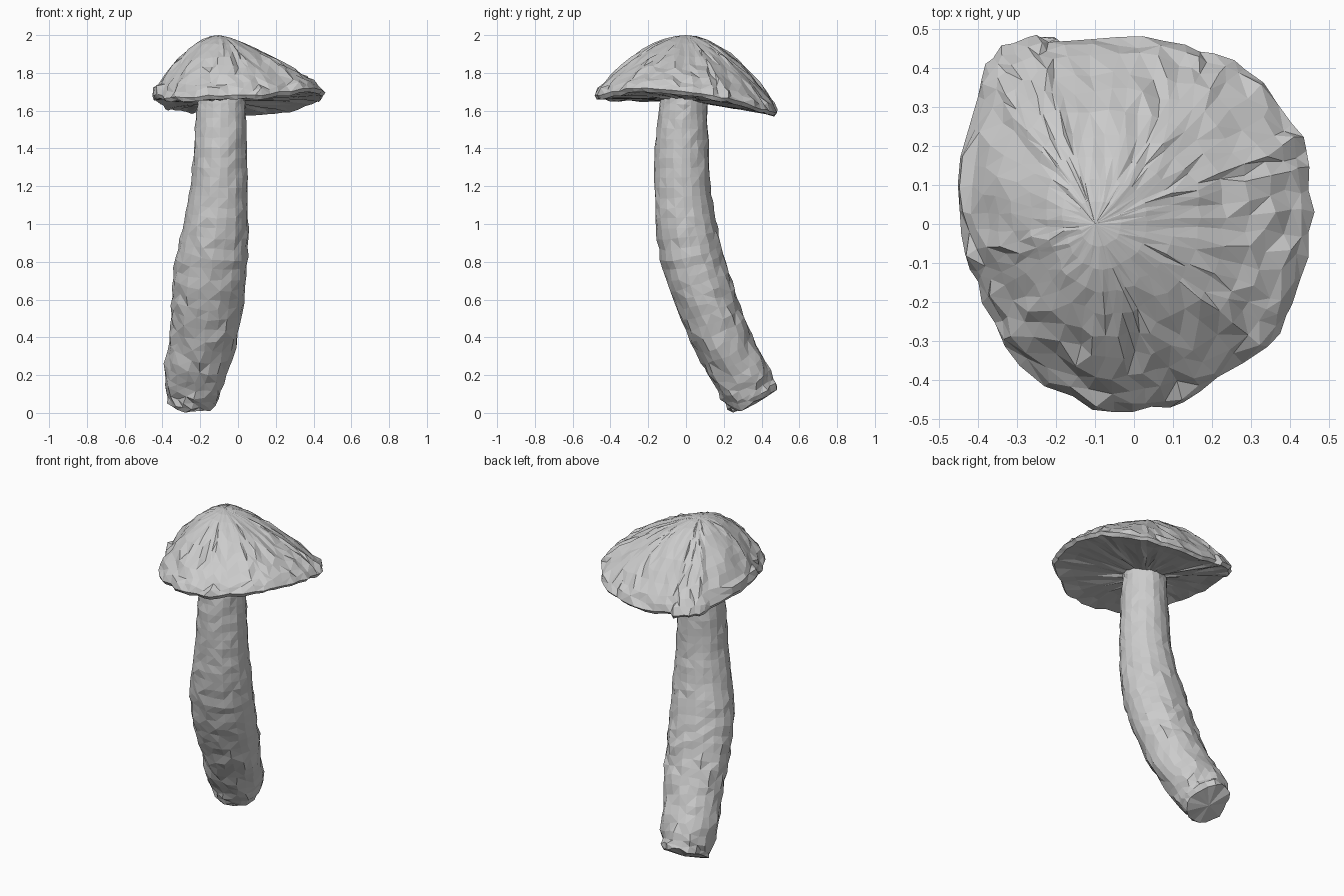
import bpy, bmesh, math, random
from mathutils import Vector

if "Cube" in bpy.data.objects:
    bpy.data.objects.remove(bpy.data.objects["Cube"])

random.seed(7)


def jitter(v, a):
    return v + Vector([random.uniform(-a, a) for _ in range(3)])


def spline(pts, sub, closed):
    # Catmull-Rom through points of any dimension
    n, out = len(pts), []
    get = lambda i: Vector(pts[i % n] if closed else pts[max(0, min(n - 1, i))])
    for i in range(n if closed else n - 1):
        a, b, c, d = (get(i + k) for k in (-1, 0, 1, 2))
        for s in range(sub):
            t = s / sub
            out.append(0.5 * (2 * b + (c - a) * t + (2 * a - 5 * b + 4 * c - d) * t * t
                              + (3 * b - a - 3 * c + d) * t ** 3))
    if not closed:
        out.append(get(n - 1))
    return out


def loft(name, rings, start, end):
    # skin rings of points and close both ends with a fan to a point
    bm = bmesh.new()
    vr = [[bm.verts.new(p) for p in r] for r in rings]
    n = len(vr[0])
    for a, b in zip(vr, vr[1:]):
        for i in range(n):
            j = (i + 1) % n
            bm.faces.new((a[i], a[j], b[j], b[i]))
    for ring, p in ((vr[0], start), (vr[-1], end)):
        c = bm.verts.new(p)
        for i in range(n):
            bm.faces.new((ring[i], ring[(i + 1) % n], c))
    bmesh.ops.triangulate(bm, faces=bm.faces[:])
    bmesh.ops.recalc_face_normals(bm, faces=bm.faces[:])
    me = bpy.data.meshes.new(name)
    bm.to_mesh(me)
    bm.free()
    ob = bpy.data.objects.new(name, me)
    bpy.context.collection.objects.link(ob)
    return ob


# Stem: centre line with a radius across x and a radius across the bend
path = [((-.245, .36, .09), (.13, .135)), ((-.23, .295, .21), (.165, .15)),
        ((-.185, .19, .4), (.18, .152)), ((-.16, .105, .6), (.192, .162)),
        ((-.14, .04, .8), (.192, .167)), ((-.115, .0, 1.0), (.17, .16)),
        ((-.10, -.018, 1.2), (.15, .148)), ((-.095, -.022, 1.4), (.14, .142)),
        ((-.09, -.015, 1.6), (.13, .127)), ((-.09, -.01, 1.7), (.125, .12))]
centres = spline([p[0] for p in path], 4, False)
radii = spline([p[1] for p in path], 4, False)
SIDES = 20
rings = []
for i, (c, r) in enumerate(zip(centres, radii)):
    axis = (centres[min(i + 1, len(centres) - 1)] - centres[max(i - 1, 0)]).normalized()
    side = (Vector((1, 0, 0)) - axis * axis.x).normalized()
    bend = axis.cross(side)
    rough = .004 + .006 * max(0, 1 - c.z / 1.2)
    rings.append([jitter(c + side * r.x * math.cos(a) + bend * r.y * math.sin(a), rough)
                  for a in (2 * math.pi * k / SIDES for k in range(SIDES))])
foot = centres[0] + (centres[0] - centres[1]).normalized() * .02
stem = loft("stem", rings, foot, centres[-1])
low = min(v.co.z for v in stem.data.vertices)
for v in stem.data.vertices:
    v.co.z -= low * max(0, 1 - v.co.z / .5)

# Cap: wavy tilted rim, domed top leaning left, nearly flat underside
rim_pts = [(.455, -.03, 1.69), (.445, .15, 1.66), (.41, .26, 1.64), (.29, .4, 1.60),
           (.17, .45, 1.59), (.03, .48, 1.58), (-.17, .465, 1.59), (-.28, .48, 1.60),
           (-.36, .43, 1.61), (-.405, .33, 1.63), (-.45, .1, 1.67), (-.43, -.07, 1.67),
           (-.385, -.2, 1.66), (-.29, -.37, 1.66), (-.1, -.47, 1.67), (.05, -.475, 1.67),
           (.165, -.435, 1.68), (.34, -.31, 1.70), (.41, -.2, 1.70)]
rim = [jitter(p, .008) for p in spline(rim_pts, 3, True)]
apex, under = Vector((-.1, 0, 2.0)), Vector((-.09, 0, 1.655))
rings = []
for t in (.12, .24, .36, .48, .6, .71, .81, .9, .96):
    ring = []
    for p in rim:
        d = (p - apex).xy.normalized()
        power = 1.85 - .55 * max(0, d.x) ** 1.5
        q = apex.lerp(p, t)
        q.z = p.z + .025 + (apex.z - p.z - .025) * (1 - t ** power)
        ring.append(jitter(q, .012 * t))
    rings.append(ring)
rings.append([p + Vector((0, 0, .012)) for p in rim])
rings.append([jitter(p.lerp(under, .03) - Vector((0, 0, .008)), .004) for p in rim])
for t in (.2, .45, .7):
    rings.append([jitter(p.lerp(under, t), .005) for p in rim])
loft("cap", rings, apex, under)
